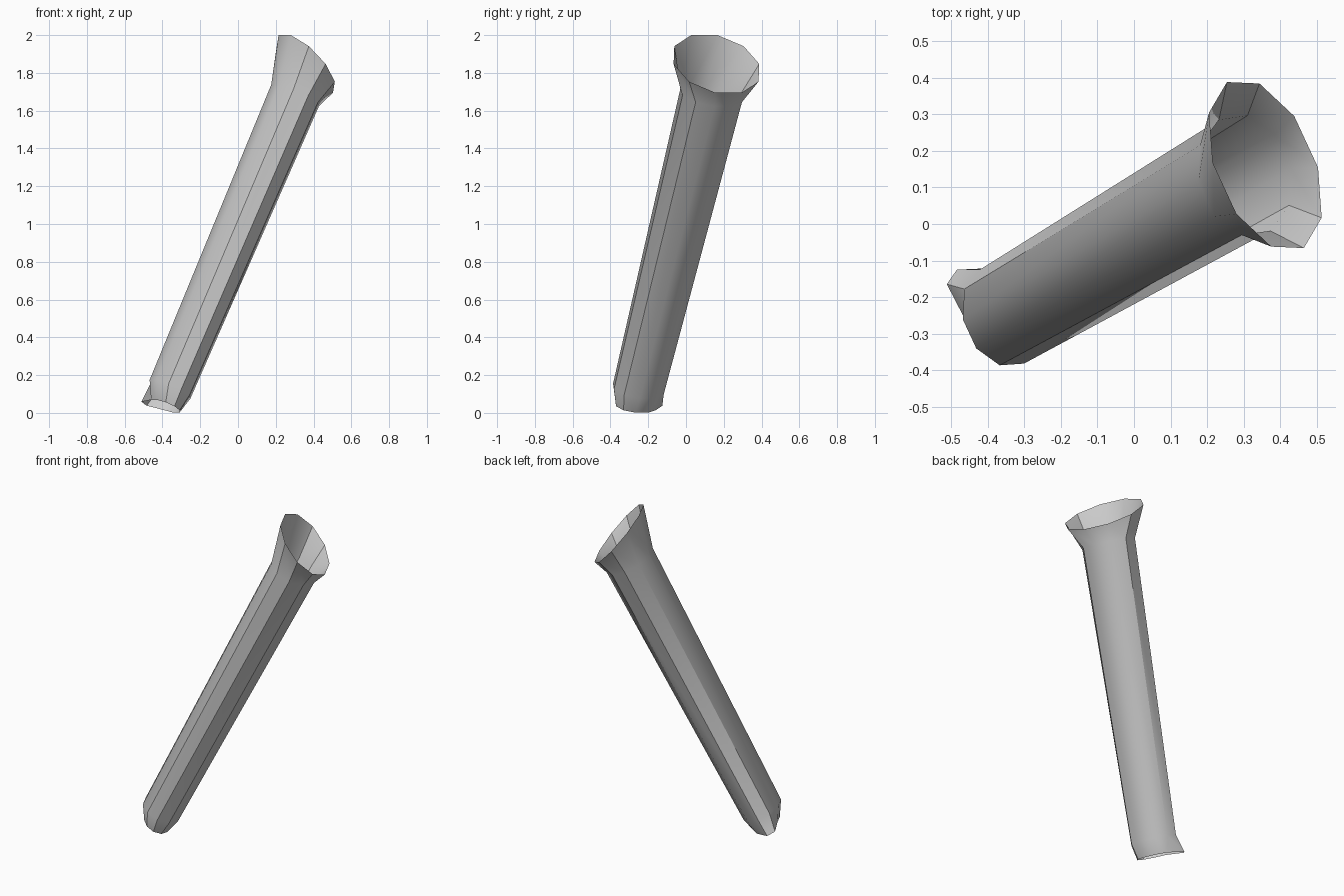
import bpy, bmesh, math
from mathutils import Vector

cube = bpy.data.objects.get("Cube")
if cube:
    bpy.data.objects.remove(cube)

SIDES = 10
ACROSS = Vector((0.42, -0.907, 0))       # level direction across the leaning tube

# Rings from foot to mouth: centre, half width across, half height vector
RINGS = [
    ((-0.385, -0.265, 0.035), 0.116, (-0.063, -0.033, 0.036)),   # tapered foot
    ((-0.36, -0.2525, 0.125), 0.142, (-0.094, -0.050, 0.052)),   # shaft bottom
    ((0.302, 0.133, 1.68), 0.167, (-0.110, -0.069, 0.060)),      # shaft top
    ((0.359, 0.161, 1.8475), 0.25, (-0.117, -0.067, 0.160)),     # slanted mouth
]
SPUR = Vector((-0.05, 0.035, 0.003))     # outward pull of the spur at the foot


def add_ring(bm, centre, width, height):
    ring = []
    for i in range(SIDES):
        t = math.tau * i / SIDES
        offset = ACROSS * width * math.cos(t) + Vector(height) * math.sin(t)
        ring.append(bm.verts.new(Vector(centre) + offset))
    return ring


# Open tube: foot taper, long shaft and flared mouth
bm = bmesh.new()
rings = [add_ring(bm, *r) for r in RINGS]
for low, high in zip(rings, rings[1:]):
    for i in range(SIDES):
        j = (i + 1) % SIDES
        bm.faces.new((low[i], low[j], high[j], high[i]))

# Spur: two neighbouring foot corners drawn outwards
for i in (4, 5):
    rings[0][i].co += SPUR

bmesh.ops.recalc_face_normals(bm, faces=bm.faces)
# Make the open shell face outwards
axis_point = Vector(RINGS[1][0]).lerp(Vector(RINGS[2][0]), 0.5)
shaft = bm.faces[:][SIDES]
if shaft.normal.dot(shaft.calc_center_median() - axis_point) < 0:
    bmesh.ops.reverse_faces(bm, faces=bm.faces)

mesh = bpy.data.meshes.new("flared_tube")
bm.to_mesh(mesh)
bm.free()
tube = bpy.data.objects.new("flared_tube", mesh)
bpy.context.collection.objects.link(tube)

# Plain grey finish
grey = bpy.data.materials.new("plain_grey")
grey.use_nodes = True
colour = (0.6, 0.6, 0.6, 1)
grey.diffuse_color = colour
grey.node_tree.nodes["Principled BSDF"].inputs["Base Color"].default_value = colour
mesh.materials.append(grey)

# Soft shading with the stronger corners kept crisp
bpy.ops.object.select_all(action="DESELECT")
tube.select_set(True)
bpy.context.view_layer.objects.active = tube
bpy.ops.object.shade_smooth_by_angle(angle=math.radians(34))
